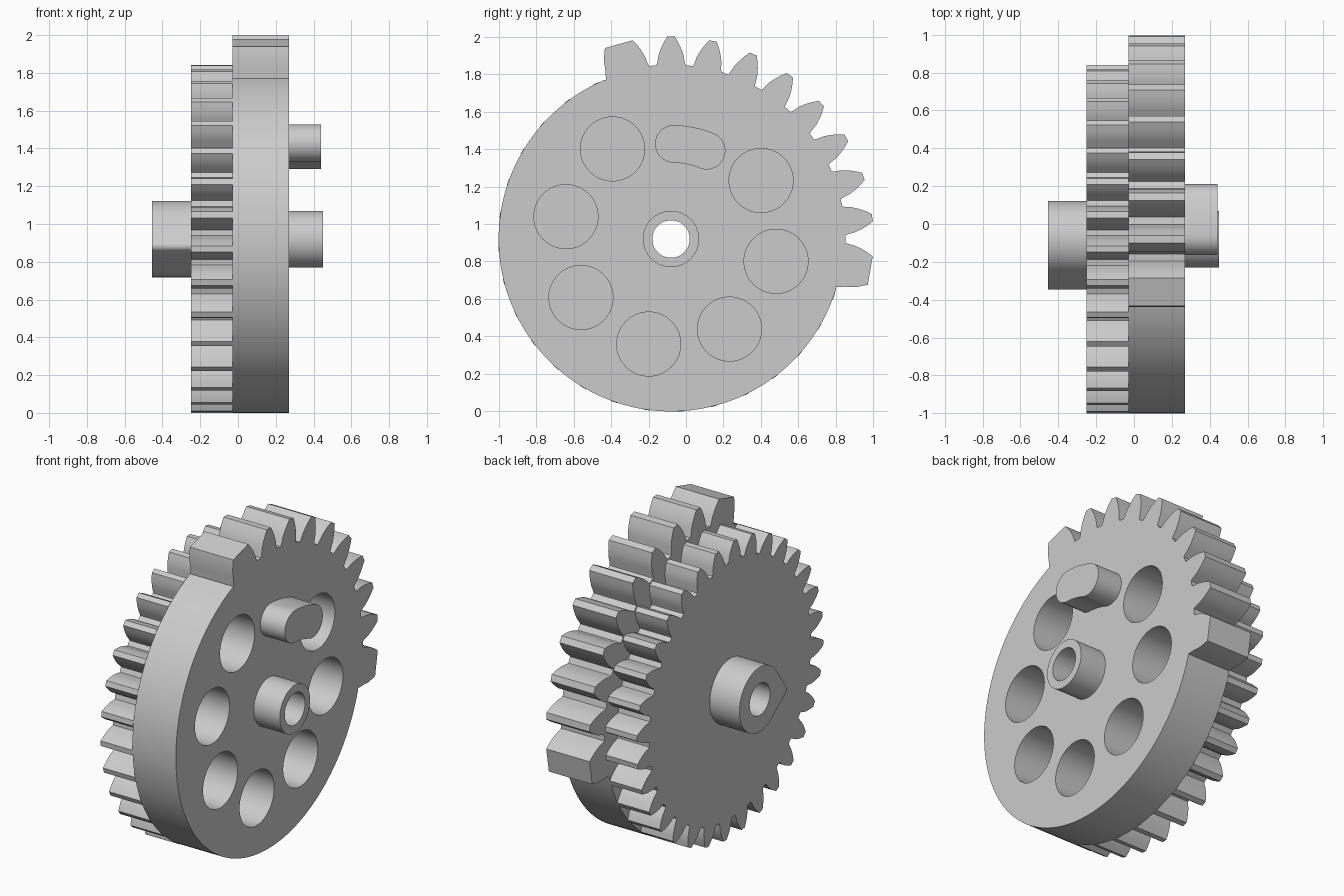
import bpy
from math import acos, cos, radians, sin
from mathutils import Matrix

cube = bpy.data.objects.get("Cube")
if cube:
    bpy.data.objects.remove(cube, do_unlink=True)

grey = bpy.data.materials.new("plain_grey")
grey.use_nodes = True
colour = (0.6, 0.6, 0.6, 1)
grey.diffuse_color = colour
grey.node_tree.nodes["Principled BSDF"].inputs["Base Color"].default_value = colour

AXLE_Y, AXLE_Z = -0.08, 0.92


def polar(r, angle, centre=(0, 0)):
    a = radians(angle)
    return (centre[0] + r * cos(a), centre[1] + r * sin(a))


def arc(r, start, end, steps=24, centre=(0, 0)):
    return [polar(r, start + (end - start) * i / steps, centre) for i in range(steps + 1)]


def circle(r, centre=(0, 0), steps=64):
    return arc(r, 0, 360, steps, centre)[:-1]


def extruded(name, loops, x0, x1):
    """Extrude an outline with optional holes along x, centred on the axle."""
    curve = bpy.data.curves.new(name + "_profile", "CURVE")
    curve.dimensions = "2D"
    curve.fill_mode = "BOTH"
    curve.extrude = (x1 - x0) / 2
    for loop in loops:
        spline = curve.splines.new("POLY")
        spline.points.add(len(loop) - 1)
        for point, (u, v) in zip(spline.points, loop):
            point.co = (u, v, 0, 1)
        spline.use_cyclic_u = True
    obj = bpy.data.objects.new(name, curve)
    bpy.context.collection.objects.link(obj)
    bpy.ops.object.select_all(action="DESELECT")
    obj.select_set(True)
    bpy.context.view_layer.objects.active = obj
    bpy.ops.object.convert(target="MESH")
    obj = bpy.context.object
    # Turn the profile so that it lies in the y-z plane
    turn = Matrix(((0, 0, 1, (x0 + x1) / 2), (1, 0, 0, AXLE_Y),
                   (0, 1, 0, AXLE_Z), (0, 0, 0, 1)))
    obj.data.transform(turn)
    bpy.ops.object.mode_set(mode="EDIT")
    bpy.ops.mesh.select_all(action="SELECT")
    bpy.ops.mesh.remove_doubles(threshold=0.0001)
    bpy.ops.mesh.normals_make_consistent(inside=False)
    bpy.ops.object.mode_set(mode="OBJECT")
    bpy.ops.object.shade_smooth_by_angle(angle=radians(25))
    obj.data.materials.clear()
    obj.data.materials.append(grey)
    return obj


# Curved tooth flank: (share of tooth height, half width as share of the pitch)
FLANK = [(0, 0.4), (0.12, 0.365), (0.35, 0.325), (0.6, 0.25), (0.8, 0.175), (1, 0.09)]


def flank(root, tip, pitch, centre, side):
    return [polar(root + (tip - root) * h, centre + side * w * pitch) for h, w in FLANK]


def tooth(root, tip, pitch, centre):
    """One tooth, running anticlockwise."""
    return flank(root, tip, pitch, centre, -1) + flank(root, tip, pitch, centre, 1)[::-1]


bore = circle(0.1)

# Plate with a toothed sector; a wide tooth closes each end
ROOT, TIP, PITCH, MIDDLE = 0.93, 1.08, 12, 48
end_flank = [(0.917, 64.2), (0.965, 63.3), (1.02, 62.6), (1.078, 61.1)]
plate = [polar(r, MIDDLE - a) for r, a in end_flank]
plate += flank(ROOT, TIP, PITCH, -6, 1)[::-1]
for k in range(8):
    plate += tooth(ROOT, TIP, PITCH, 6 + PITCH * k)
plate += flank(ROOT, TIP, PITCH, 102, -1)
plate += [polar(r, MIDDLE + a) for r, a in reversed(end_flank)]
plate += arc(0.92, MIDDLE + 64.6, MIDDLE + 295.4, 96)
holes = [circle(0.171, polar(0.573, 33 + 45 * k)) for k in range(8) if k != 1]
extruded("sector_plate", [plate, bore] + holes, -0.03, 0.27)

# Full spur gear behind the plate
COUNT = 32
gear = []
for k in range(COUNT):
    gear += tooth(0.80, 0.922, 360 / COUNT, 3.2 + 360 / COUNT * k)
extruded("spur_gear", [gear, bore], -0.25, -0.03)

# Round hub on the plate side
extruded("round_hub", [circle(0.15), bore], 0.27, 0.45)

# Cam hub on the gear side: a large circle joined to a small nose by flats
BIG, NOSE, REACH, AIM = 0.202, 0.03, 0.238, 188.6
spread = 57.29578 * acos((BIG - NOSE) / REACH)
cam = arc(BIG, AIM + spread, AIM + 360 - spread, 56)
cam += arc(NOSE, AIM - spread, AIM + spread, 10, polar(REACH, AIM))
extruded("cam_hub", [cam, bore], -0.455, -0.25)

# Curved drive peg on the plate face
RING, HALF, LOW, HIGH = 0.508, 0.1, 68, 88.3
peg = arc(RING + HALF, LOW, HIGH, 12)
peg += arc(HALF, HIGH, HIGH + 180, 24, polar(RING, HIGH))[1:]
peg += arc(RING - HALF, HIGH, LOW, 12)[1:]
peg += arc(HALF, LOW + 180, LOW + 360, 24, polar(RING, LOW))[1:-1]
extruded("drive_peg", [peg], 0.27, 0.44)
